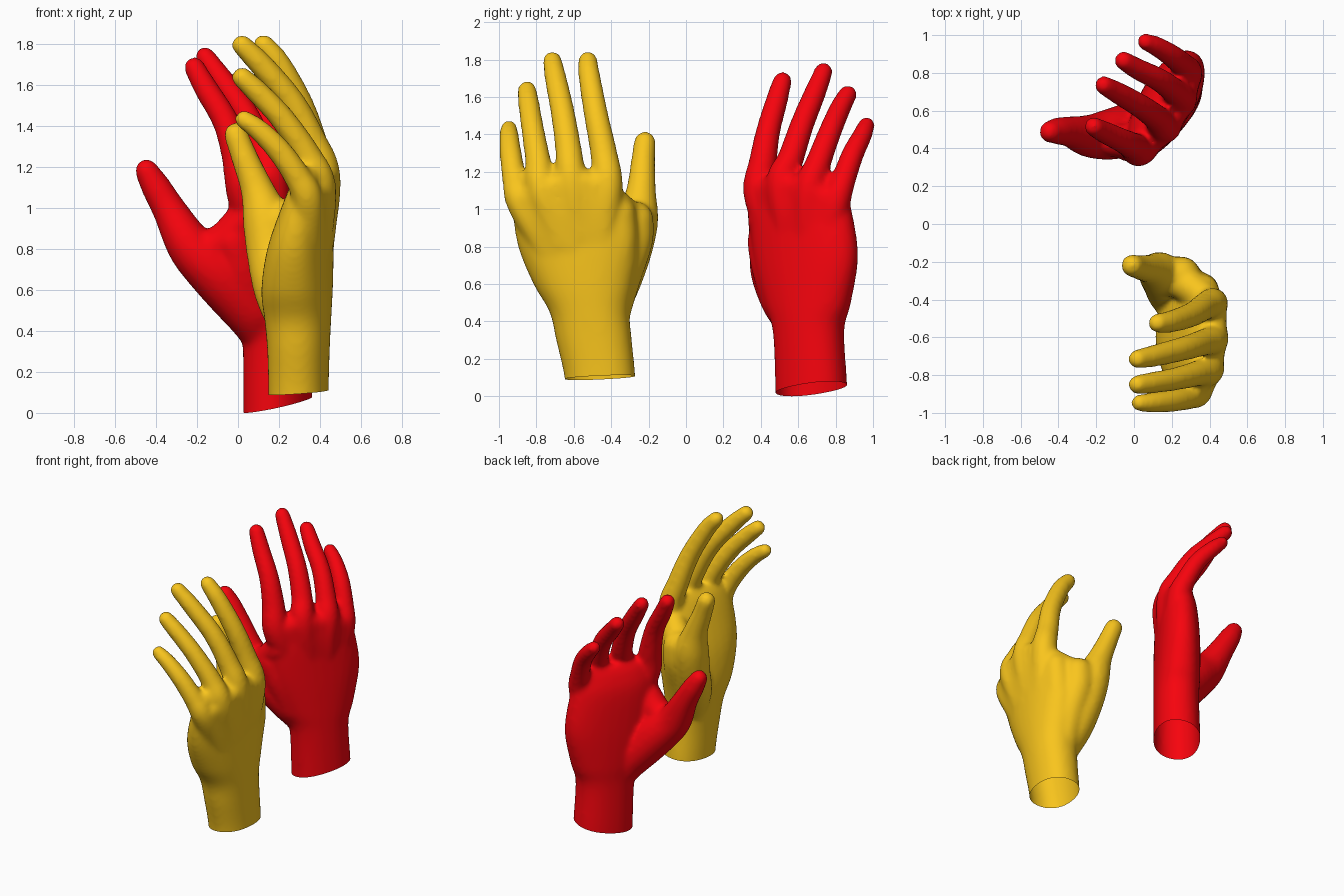
import bpy, bmesh, math
from mathutils import Vector

if "Cube" in bpy.data.objects:
    bpy.data.objects.remove(bpy.data.objects["Cube"])


def spline(pts, steps=6):
    """Catmull-Rom interpolation through tuples of any length."""
    pts = [Vector(p) for p in pts]
    p = [pts[0] * 2 - pts[1]] + pts + [pts[-1] * 2 - pts[-2]]
    out = []
    for i in range(1, len(p) - 2):
        for k in range(steps):
            t = k / steps
            out.append(0.5 * (2 * p[i] + (p[i + 1] - p[i - 1]) * t
                              + (2 * p[i - 1] - 5 * p[i] + 4 * p[i + 1] - p[i + 2]) * t * t
                              + (3 * p[i] - p[i - 1] - 3 * p[i + 1] + p[i + 2]) * t ** 3))
    return out + [pts[-1]]


def loft(bm, rings):
    """Skin a list of equal-sized rings and cap both ends."""
    loops = [[bm.verts.new(c) for c in r] for r in rings]
    n = len(loops[0])
    for a, b in zip(loops, loops[1:]):
        for i in range(n):
            j = (i + 1) % n
            bm.faces.new((a[i], a[j], b[j], b[i]))
    bm.faces.new(loops[0][::-1])
    bm.faces.new(loops[-1])


def tube(bm, pts, n=16):
    """Tapered round-ended limb along (x, y, z, radius) points."""
    pos = spline([p[:3] for p in pts])
    rad = [v[0] + 0.004 for v in spline([(p[3], 0) for p in pts])]
    d0, d1 = (pos[1] - pos[0]).normalized(), (pos[-1] - pos[-2]).normalized()
    caps = [math.radians(a) for a in (20, 40, 60, 80)]
    start = [(pos[0] - d0 * rad[0] * math.sin(a), rad[0] * math.cos(a), d0) for a in caps[::-1]]
    end = [(pos[-1] + d1 * rad[-1] * math.sin(a), rad[-1] * math.cos(a), d1) for a in caps]
    mid = []
    for i, (c, r) in enumerate(zip(pos, rad)):
        d = (pos[min(i + 1, len(pos) - 1)] - pos[max(i - 1, 0)]).normalized()
        mid.append((c, r, d))
    rings = []
    side = d0.cross(Vector((0.3, 1, 0.1))).normalized()
    for c, r, d in start + mid + end:
        side = (side - d * side.dot(d)).normalized()
        up = d.cross(side)
        rings.append([c + r * (side * math.cos(t) + up * math.sin(t))
                      for t in (2 * math.pi * k / n for k in range(n))])
    loft(bm, rings)


def palm(bm, sections, angle, n=32):
    """Flattened sections (z, x, y, half width, half thickness), width axis at angle."""
    u = Vector((math.cos(angle), math.sin(angle), 0))
    w = Vector((-u.y, u.x, 0))
    rings = []
    zs = spline([(s[0], s[1]) for s in sections])
    rest = spline([s[2:5] for s in sections])
    for (z, x), (y, a, b) in zip(zs, rest):
        ring = []
        for k in range(n):
            t = 2 * math.pi * k / n
            c, s = math.cos(t), math.sin(t)
            c, s = (math.copysign(abs(v) ** 0.9, v) for v in (c, s))
            ring.append(Vector((x, y, z)) + u * a * c + w * b * s)
        rings.append(ring)
    loft(bm, rings)


def hand(name, color, sections, angle, heel, fingers, limbs, cut_co, cut_no):
    bm = bmesh.new()
    palm(bm, sections, angle)
    heel = Vector(heel)
    knuckles = [Vector(f[0]) for f in fingers]
    for f in fingers:
        tube(bm, [(*Vector(f[0][:3]).lerp(heel, 0.4), 0.085)] + f)
    # fill between the knuckles
    for a, b in zip(knuckles, knuckles[1:]):
        for t in (0.33, 0.67):
            m = a.lerp(b, t)
            k = m.xyz
            tube(bm, [(*k.lerp(heel, 0.45), 0.085), (*k.lerp(heel, 0.2), 0.083), (*k, 0.072)])
    for l in limbs:
        tube(bm, l)
    bmesh.ops.recalc_face_normals(bm, faces=bm.faces)
    me = bpy.data.meshes.new(name)
    bm.to_mesh(me)
    bm.free()
    ob = bpy.data.objects.new(name, me)
    bpy.context.collection.objects.link(ob)
    # fuse the parts into one skin and relax the joins
    rm = ob.modifiers.new("fuse", 'REMESH')
    rm.mode, rm.voxel_size = 'VOXEL', 0.014
    sm = ob.modifiers.new("relax", 'SMOOTH')
    sm.factor, sm.iterations = 0.5, 14
    dg = bpy.context.evaluated_depsgraph_get()
    skin = bpy.data.meshes.new_from_object(ob.evaluated_get(dg))
    ob.modifiers.clear()
    # open, slightly slanted wrist
    bm = bmesh.new()
    bm.from_mesh(skin)
    bmesh.ops.bisect_plane(bm, geom=bm.verts[:] + bm.edges[:] + bm.faces[:],
                           plane_co=cut_co, plane_no=cut_no, clear_inner=True)
    for f in bm.faces:
        f.smooth = True
    bm.to_mesh(skin)
    bm.free()
    ob.data = skin
    skin.name = name
    mat = bpy.data.materials.new(name + "_colour")
    mat.diffuse_color = color
    mat.use_nodes = True
    mat.node_tree.nodes["Principled BSDF"].inputs["Base Color"].default_value = mat.diffuse_color
    skin.materials.clear()
    skin.materials.append(mat)


# left hand: yellow
hand("left_hand", (0.95, 0.56, 0.012, 1),
     [(-.1, .295, -.45, .185, .145), (.1, .295, -.46, .19, .145), (.3, .295, -.492, .203, .15),
      (.45, .292, -.515, .215, .16), (.6, .288, -.545, .272, .17), (.8, .305, -.575, .325, .155),
      (1.0, .34, -.61, .32, .12), (1.14, .37, -.64, .28, .09), (1.2, .38, -.64, .25, .05)],
     math.radians(82), (.33, -.5, .4),
     [[(.415, -.42, 1.12, .08), (.37, -.44, 1.3, .069), (.305, -.48, 1.5, .062),
       (.20, -.515, 1.70, .056), (.125, -.525, 1.795, .048)],
      [(.42, -.61, 1.15, .078), (.36, -.63, 1.33, .067), (.26, -.66, 1.52, .061),
       (.12, -.695, 1.69, .056), (.02, -.715, 1.793, .048)],
      [(.395, -.77, 1.1, .08), (.34, -.79, 1.25, .066), (.22, -.82, 1.43, .058),
       (.10, -.84, 1.56, .054), (.02, -.85, 1.635, .048)],
      [(.34, -.88, 1.03, .075), (.29, -.915, 1.15, .063), (.20, -.935, 1.28, .057),
       (.10, -.945, 1.38, .05), (.03, -.947, 1.43, .043)]],
     # thumb
     [[(.24, -.42, .45, .1), (.20, -.37, .6, .12), (.16, -.30, .78, .115), (.135, -.26, .95, .11),
       (.09, -.24, 1.1, .077), (.03, -.23, 1.25, .062), (-.01, -.22, 1.357, .056)],
      # web between thumb and index
      [(.15, -.28, .92, .09), (.26, -.31, .95, .09), (.36, -.38, 1.03, .08)],
      # thumb-side edge of the palm
      [(.28, -.40, .45, .1), (.27, -.345, .65, .105), (.25, -.285, .83, .105), (.25, -.275, .94, .1)],
      [(.32, -.41, .55, .1), (.345, -.36, .8, .1), (.36, -.36, .98, .09)]],
     (.295, -.46, .1), (-.07, -.04, 1))

# right hand: red
hand("right_hand", (0.93, 0.001, 0.004, 1),
     [(-.15, .195, .67, .2, .15), (.05, .195, .67, .2, .15), (.35, .188, .655, .2, .146),
      (.5, .18, .65, .25, .148), (.75, .17, .64, .31, .142), (1.0, .155, .615, .30, .125),
      (1.12, .15, .605, .265, .09), (1.18, .145, .605, .24, .05)],
     math.radians(60), (.2, .64, .4),
     [[(.03, .395, 1.08, .085), (-.005, .411, 1.25, .072), (-.06, .44, 1.42, .062),
       (-.155, .485, 1.58, .056), (-.213, .515, 1.685, .048)],
      [(.16, .51, 1.13, .08), (.12, .56, 1.27, .068), (.04, .62, 1.45, .061),
       (-.07, .685, 1.61, .056), (-.16, .735, 1.735, .047)],
      [(.25, .66, 1.1, .08), (.21, .705, 1.24, .066), (.13, .765, 1.4, .059),
       (.02, .82, 1.53, .054), (-.055, .865, 1.615, .047)],
      [(.285, .80, 1.03, .075), (.26, .84, 1.15, .063), (.20, .89, 1.29, .057),
       (.12, .94, 1.39, .05), (.06, .965, 1.45, .042)]],
     # thumb
     [[(.10, .57, .42, .11), (.04, .53, .52, .13), (-.10, .48, .68, .135), (-.23, .465, .81, .112),
       (-.335, .488, .99, .08), (-.405, .492, 1.11, .068), (-.445, .488, 1.18, .055)],
      # web between thumb and index
      [(-.2, .46, .78, .09), (-.08, .44, .83, .088), (.04, .42, .95, .088)],
      # thumb-side edge of the palm
      [(.08, .52, .5, .11), (.02, .46, .7, .11), (-.02, .43, .83, .1)]],
     (.195, .67, .04), (-.2, -.08, 1))
